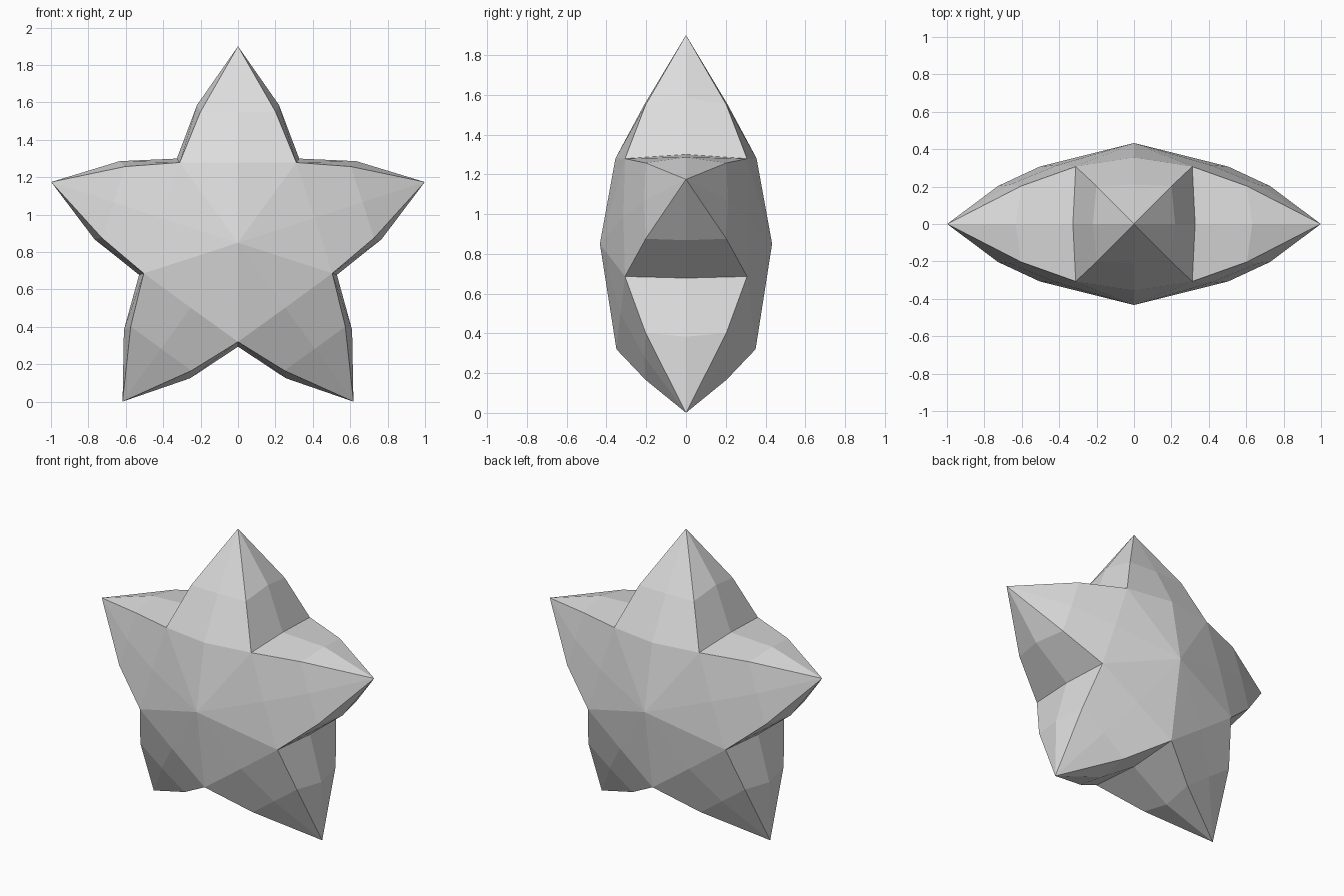
import bpy
import bmesh
from math import sin, cos, radians

cube = bpy.data.objects.get("Cube")
if cube:
    bpy.data.objects.remove(cube, do_unlink=True)

CENTRE_Z = 0.85
ARMS = 5
STEP = 360 / ARMS
MID_ANGLE = 16      # angle from an arm's axis to the middle of its edge

bm = bmesh.new()


def polar(radius, angle, y=0.0):
    """Vertex at an angle measured clockwise from the top."""
    a = radians(angle)
    return bm.verts.new((radius * sin(a), y, CENTRE_Z + radius * cos(a)))


# Rim points shared by both halves: tips, valleys and edge middles
tips = [polar(1.05, i * STEP) for i in range(ARMS)]
valley_rim = [polar(0.556, (i + 0.5) * STEP) for i in range(ARMS)]
mid_rim = {(i, s): polar(0.768, i * STEP + s * 16.6)
           for i in range(ARMS) for s in (-1, 1)}

# Depth of the ridge on each arm, and of each valley, clockwise from the top
ridge_depth = [0.355, 0.315, 0.33, 0.33, 0.315]
valley_depth = [0.307, 0.307, 0.35, 0.307, 0.307]

for side in (-1, 1):
    hub = polar(0, 0, side * 0.433)
    valleys = [polar(0.53, (i + 0.5) * STEP, side * d)
               for i, d in enumerate(valley_depth)]
    for i in range(ARMS):
        axis = i * STEP
        ridge = polar(0.43, axis, side * ridge_depth[i])
        ridge_mid = polar(0.70, axis, side * 0.21)
        for s in (-1, 1):
            k = i if s > 0 else (i - 1) % ARMS
            mid = polar(0.728, axis + s * MID_ANGLE, side * 0.203)
            rim = mid_rim[i, s]
            # Broad face of the arm
            bm.faces.new((hub, valleys[k], ridge))
            bm.faces.new((ridge, valleys[k], mid, ridge_mid))
            bm.faces.new((ridge_mid, mid, tips[i]))
            # Side wall of the arm
            bm.faces.new((valleys[k], valley_rim[k], rim, mid))
            bm.faces.new((mid, rim, tips[i]))

bmesh.ops.recalc_face_normals(bm, faces=bm.faces[:])

mesh = bpy.data.meshes.new("star_body")
bm.to_mesh(mesh)
bm.free()

# Single plain colour
grey = bpy.data.materials.new("light_grey")
grey.use_nodes = True
colour = (0.72, 0.72, 0.72, 1)
grey.diffuse_color = colour
bsdf = next(n for n in grey.node_tree.nodes if n.type == 'BSDF_PRINCIPLED')
bsdf.inputs["Base Color"].default_value = colour
mesh.materials.append(grey)

star = bpy.data.objects.new("star_body", mesh)
bpy.context.collection.objects.link(star)
